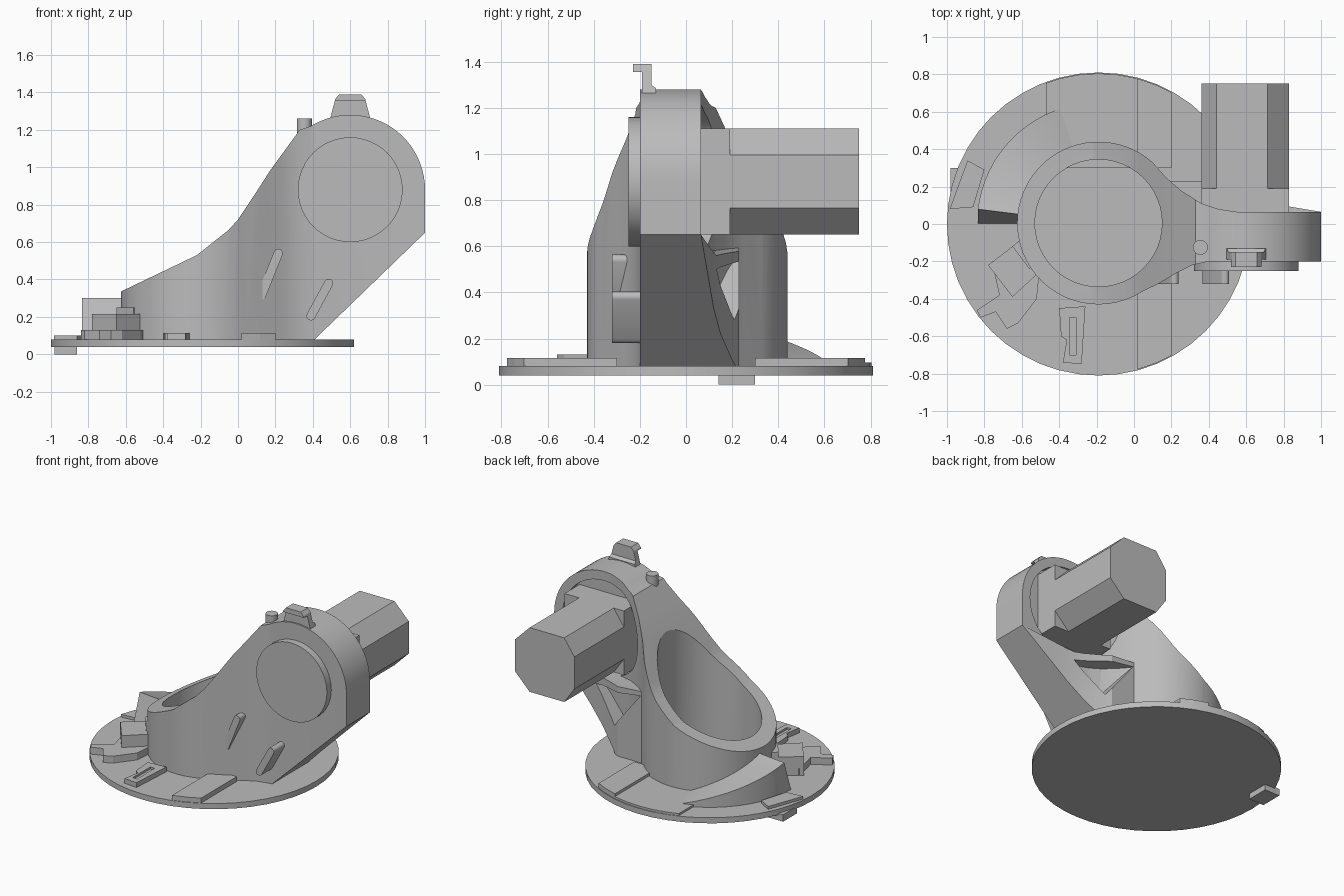
import bpy, bmesh, math
from mathutils import Vector

old = bpy.data.objects.get("Cube")
if old:
    bpy.data.objects.remove(old, do_unlink=True)

grey = bpy.data.materials.new("plain_grey")
grey.use_nodes = True
grey.diffuse_color = (0.5, 0.5, 0.5, 1)
grey.node_tree.nodes["Principled BSDF"].inputs["Base Color"].default_value = (0.5, 0.5, 0.5, 1)

CX = -0.19            # tube and base centre
HX, HZ = 0.6, 0.88    # head centre


def finish(name, bm):
    bmesh.ops.recalc_face_normals(bm, faces=bm.faces[:])
    me = bpy.data.meshes.new(name)
    bm.to_mesh(me)
    bm.free()
    me.materials.append(grey)
    ob = bpy.data.objects.new(name, me)
    bpy.context.collection.objects.link(ob)
    return ob


def prism(name, pts, lo, hi, axis="z"):
    """Extrude a 2D outline along an axis."""
    place = {"z": lambda a, b, h: (a, b, h),
             "y": lambda a, b, h: (a, h, b),
             "x": lambda a, b, h: (h, a, b)}[axis]
    bm = bmesh.new()
    low = [bm.verts.new(place(a, b, lo)) for a, b in pts]
    top = [bm.verts.new(place(a, b, hi)) for a, b in pts]
    n = len(pts)
    bm.faces.new(low)
    bm.faces.new(top)
    for i in range(n):
        j = (i + 1) % n
        bm.faces.new((low[i], low[j], top[j], top[i]))
    return finish(name, bm)


def arc(cx, cy, r, a0=0, a1=360, n=48):
    full = a1 - a0 == 360
    steps = n if full else n + 1
    return [(cx + r * math.cos(math.radians(a0 + (a1 - a0) * i / n)),
             cy + r * math.sin(math.radians(a0 + (a1 - a0) * i / n))) for i in range(steps)]


def rect(x0, x1, y0, y1):
    return [(x0, y0), (x1, y0), (x1, y1), (x0, y1)]


def combine(ob, cutter, operation):
    """Apply a boolean and discard the helper."""
    mod = ob.modifiers.new("bool", "BOOLEAN")
    mod.operation, mod.solver, mod.object = operation, "EXACT", cutter
    bpy.context.view_layer.objects.active = ob
    bpy.ops.object.modifier_apply(modifier=mod.name)
    bpy.data.objects.remove(cutter, do_unlink=True)


def smooth(ob):
    bpy.ops.object.select_all(action="DESELECT")
    ob.select_set(True)
    bpy.context.view_layer.objects.active = ob
    bpy.ops.object.shade_smooth_by_angle(angle=math.radians(25))


# Base disc and the small peg below it
disc = prism("base_disc", arc(CX, 0, 0.81), 0.04, 0.08)
smooth(disc)
prism("bottom_peg", rect(-0.98, -0.86, 0.14, 0.3), 0, 0.05)

# Body: tube footprint blended into the arm, trimmed by the side outline
footprint = arc(CX, 0.005, 0.435, 48, 303, 40) + [
    (0.13, -0.32), (0.23, -0.26), (0.31, -0.22), (0.4, -0.2), (1.1, -0.2), (1.1, 0.065),
    (0.55, 0.065), (0.45, 0.08), (0.36, 0.11), (0.25, 0.18), (0.17, 0.25)]
outline = [(0.4, 0.07), (1.0, 0.65)] + arc(HX, HZ, 0.4, 0, 122, 24) + [
    (0.33, 1.2), (0.17, 0.98), (0.08, 0.84), (0.0, 0.72), (-0.05, 0.665),
    (-0.22, 0.53), (-0.7, 0.3), (-0.7, 0.07)]
body = prism("arm_and_tube", footprint, 0.03, 1.5)
combine(body, prism("outline_cutter", outline, -1, 1, "y"), "INTERSECT")
combine(body, prism("bore_cutter", arc(CX, 0.005, 0.34), -0.2, 2), "DIFFERENCE")
combine(body, prism("recess_cutter", arc(HX, HZ, 0.335), 0.02, 0.3, "y"), "DIFFERENCE")
smooth(body)

# Flared gusset behind the arm, with a triangular pocket
gusset = prism("rear_gusset", [(0.15, 0.04), (0.15, 0.23), (0.38, 0.23), (0.45, 0.195),
                               (0.555, 0.15), (0.67, 0.12), (0.79, 0.1), (1.0, 0.065),
                               (1.0, 0.04)], 0.03, 1)
combine(gusset, prism("gusset_outline", [(0.1, 0.07), (0.4, 0.07), (1.0, 0.65),
                                         (0.62, 0.56), (0.1, 0.6)], -1, 1, "y"), "INTERSECT")
combine(gusset, prism("pocket_cutter", [(0.2, 0.56), (0.42, 0.28), (0.62, 0.5)],
                      0.06, 0.5, "y"), "DIFFERENCE")
smooth(gusset)

# Front cap and rear motor
cap = prism("front_cap", arc(HX, HZ, 0.28), -0.25, -0.19, "y")
smooth(cap)
x0, x1, z0, z1, c = 0.36, 0.83, 0.65, 1.11, 0.115
octagon = [(x0 + c * 0.7, z0), (x1 - c, z0), (x1, z0 + c), (x1, z1 - c),
           (x1 - c, z1), (x0 + c * 0.7, z1), (x0, z1 - c), (x0, z0 + c)]
prism("motor_body", octagon, 0.01, 0.75, "y")
prism("motor_flange", rect(x0, x1, z0, z1), 0.01, 0.19, "y")

# Clip and pin on top of the head
clip = prism("top_clip", [(-0.15, 1.26), (-0.13, 1.26), (-0.13, 1.285), (-0.15, 1.3),
                          (-0.15, 1.39), (-0.23, 1.39), (-0.23, 1.355), (-0.19, 1.355),
                          (-0.19, 1.26)], 0.4, 0.8, "x")
combine(clip, prism("clip_outline", [(0.49, 1.25), (0.52, 1.365), (0.55, 1.4), (0.65, 1.4),
                                     (0.68, 1.365), (0.71, 1.25)], -0.5, 0.5, "y"), "INTERSECT")
pin = prism("top_pin", arc(0.355, -0.125, 0.04, n=20), 1.1, 1.26)
smooth(pin)

# Slanted rounded ribs on the front of the arm
for name, a, b in (("inner_rib", (0.125, 0.315), (0.215, 0.54)),
                   ("outer_rib", (0.39, 0.205), (0.485, 0.38))):
    ang = math.degrees(math.atan2(b[1] - a[1], b[0] - a[0]))
    ob = prism(name, arc(*b, 0.024, ang - 90, ang + 90, 8) + arc(*a, 0.024, ang + 90, ang + 270, 8),
               -0.32, -0.18, "y")
    smooth(ob)

# Floor plate inside the tube
prism("tube_floor_plate", rect(-0.42, 0.05, -0.23, 0.24), 0.07, 0.088)

# Raised bands across the base, trimmed to the disc edge
for name, xs, ys, top in (("front_band", (0.02, 0.2), (-1, -0.3), 0.115),
                          ("rear_band", (0.02, 0.2), (0.3, 1), 0.115),
                          ("rear_wide_band", (-0.47, 0.02), (0.3, 1), 0.095)):
    band = prism(name, rect(*xs, *ys), 0.07, top)
    combine(band, prism("band_trim", arc(CX, 0, 0.805), 0, 0.5), "INTERSECT")

# Curved ramp beside the tube, rising to a steep end
bm = bmesh.new()
rings = []
for i in range(15):
    t = i / 14
    ang = math.radians(173 - 66 * t)
    h = 0.3 - 0.21 * t
    ring = []
    for r in (0.4, 0.65):
        x, y = CX + r * math.cos(ang), r * math.sin(ang)
        foot = 0 if i == 0 else y
        ring += [bm.verts.new((x, foot, 0.07)), bm.verts.new((x, y, h))]
    rings.append([ring[0], ring[1], ring[3], ring[2]])
for p, q in zip(rings, rings[1:]):
    for k in range(4):
        bm.faces.new((p[k], p[(k + 1) % 4], q[(k + 1) % 4], q[k]))
bm.faces.new(rings[0])
bm.faces.new(rings[-1])
smooth(finish("curved_ramp", bm))

# Low blocks and catches around the left part of the base
prism("edge_catch", [(-0.985, 0.08), (-0.89, 0.34), (-0.8, 0.29), (-0.86, 0.09)], 0.05, 0.1)
prism("tall_block", [(-0.78, -0.22), (-0.65, -0.12), (-0.52, -0.27), (-0.65, -0.39)], 0.07, 0.215)
prism("tall_block_link", [(-0.65, -0.12), (-0.58, -0.06), (-0.5, -0.2), (-0.56, -0.24)], 0.07, 0.25)
prism("low_block", [(-0.84, -0.46), (-0.72, -0.38), (-0.76, -0.2), (-0.5, -0.2),
                    (-0.52, -0.4), (-0.62, -0.53), (-0.68, -0.56), (-0.74, -0.47),
                    (-0.82, -0.5)], 0.07, 0.13)
catch = prism("front_catch", [(-0.4, -0.45), (-0.26, -0.44), (-0.28, -0.75), (-0.38, -0.74),
                              (-0.36, -0.62), (-0.39, -0.6)], 0.07, 0.115)
combine(catch, prism("catch_window", rect(-0.345, -0.31, -0.7, -0.5), 0.1, 0.2), "DIFFERENCE")
